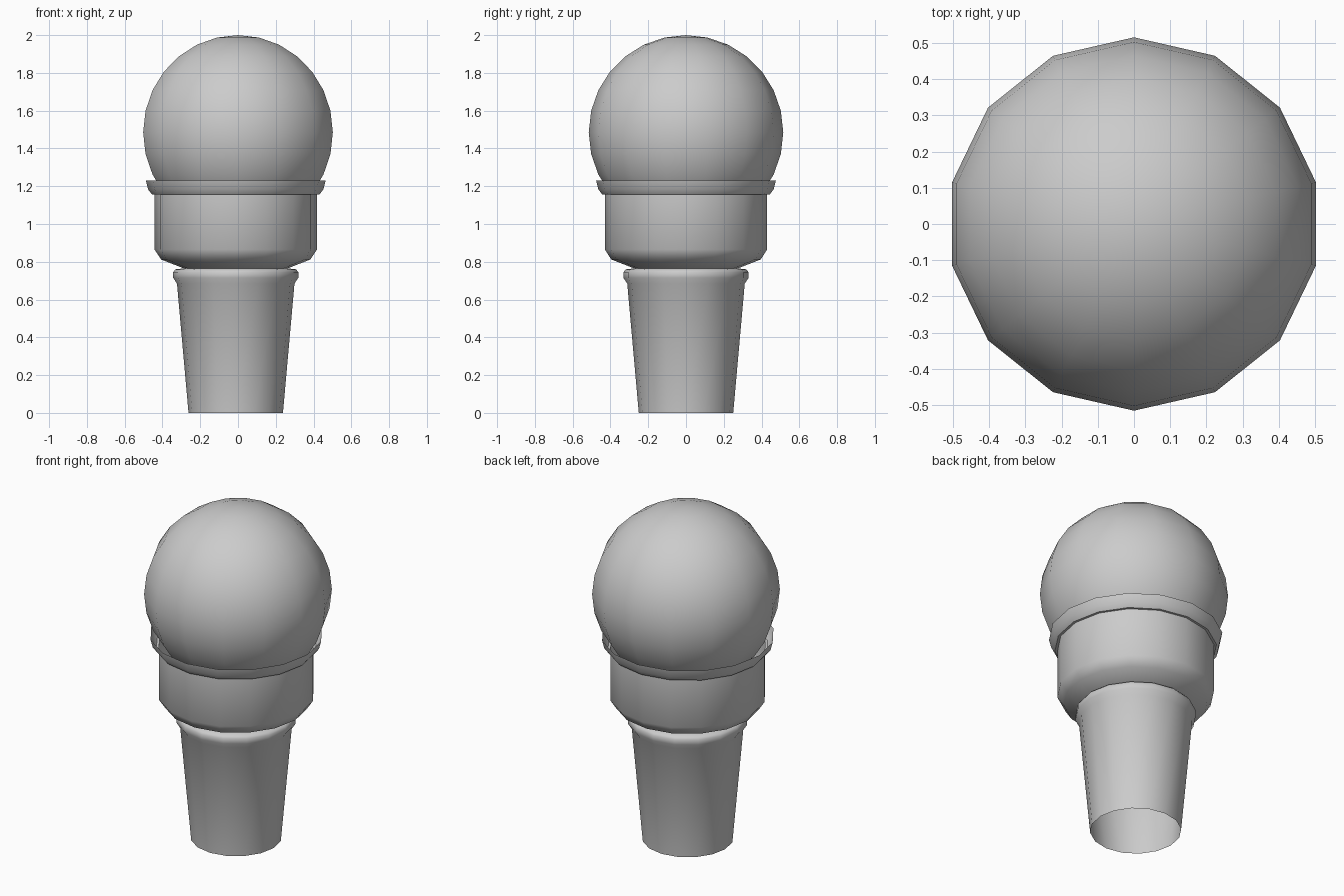
import bpy
import bmesh
from math import pi, radians

if "Cube" in bpy.data.objects:
    bpy.data.objects.remove(bpy.data.objects["Cube"])


def finish(name, bm, angle):
    """Turn a bmesh into a smooth-shaded object."""
    bmesh.ops.recalc_face_normals(bm, faces=bm.faces)
    mesh = bpy.data.meshes.new(name)
    bm.to_mesh(mesh)
    bm.free()
    obj = bpy.data.objects.new(name, mesh)
    bpy.context.collection.objects.link(obj)
    bpy.ops.object.select_all(action='DESELECT')
    obj.select_set(True)
    bpy.context.view_layer.objects.active = obj
    bpy.ops.object.shade_smooth_by_angle(angle=radians(angle))
    return obj


def lathe(name, profile, sides, angle):
    """Revolve a (radius, height) profile around z."""
    bm = bmesh.new()
    verts = [bm.verts.new((r, 0, z)) for r, z in profile]
    edges = [bm.edges.new(pair) for pair in zip(verts, verts[1:])]
    bmesh.ops.spin(bm, geom=verts + edges, cent=(0, 0, 0), axis=(0, 0, 1),
                   angle=2 * pi, steps=sides, use_duplicate=False)
    bmesh.ops.remove_doubles(bm, verts=bm.verts, dist=0.0005)
    return finish(name, bm, angle)


# Wafer cone: open tapered stem, bead, wide cup and flared rim
cone = lathe("wafer_cone", [
    (0.25, 0), (0.311, 0.684),
    (0.331, 0.715), (0.331, 0.745), (0.32, 0.76),
    (0.275, 0.765), (0.395, 0.812), (0.43, 0.865), (0.43, 1.157),
    (0.444, 1.157), (0.464, 1.183), (0.476, 1.23),
], 16, 50)
cone.location.x = -0.012

# Ice cream scoop
bm = bmesh.new()
bmesh.ops.create_uvsphere(bm, u_segments=14, v_segments=14, radius=0.515)
scoop = finish("ice_cream_scoop", bm, 50)
scoop.location.z = 1.485
